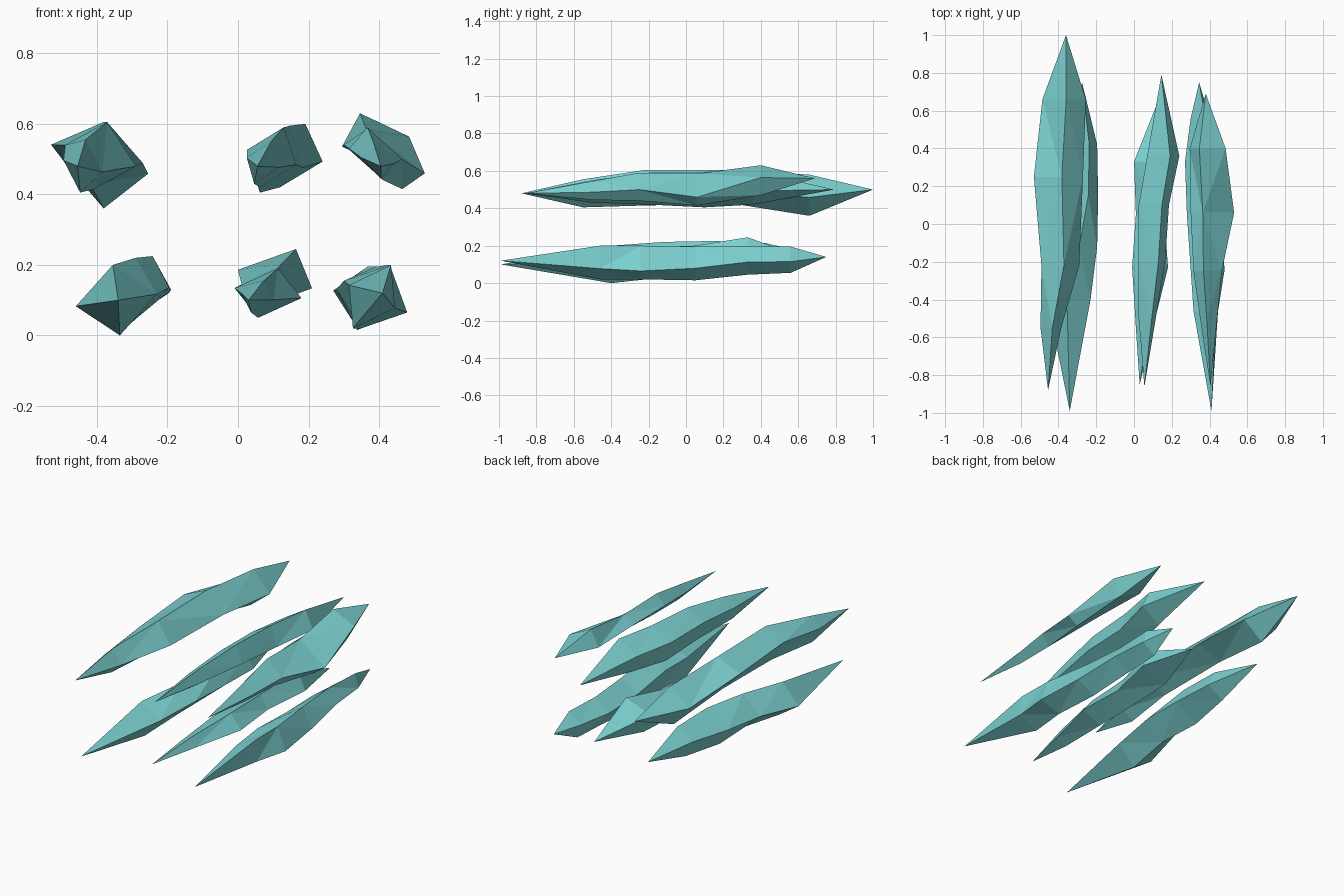
import bpy
import bmesh
from mathutils import Vector

default_cube = bpy.data.objects.get("Cube")
if default_cube:
    bpy.data.objects.remove(default_cube, do_unlink=True)

# Single pale teal crystal colour
teal = bpy.data.materials.new("pale_teal_crystal")
teal.use_nodes = True
teal_colour = (0.2, 0.63, 0.63, 1)
teal.diffuse_color = teal_colour
teal.node_tree.nodes["Principled BSDF"].inputs["Base Color"].default_value = teal_colour

CENTIMETRE = 0.01


def section(bm, y, centre_x, centre_z, half_width, half_height, tilt, lean):
    """Add a skewed four-cornered cross-section: right, top, left, bottom."""
    centre = Vector((centre_x, y, centre_z))
    across = Vector((half_width, 0, -tilt * half_width))
    upward = Vector((lean * half_height, 0, half_height))
    corners = (across, upward, -across, -upward)
    return [bm.verts.new((centre + corner) * CENTIMETRE) for corner in corners]


def shard(name, front_tip, back_tip, rings):
    """Build a faceted splinter running from a front point to a back point."""
    bm = bmesh.new()
    front = bm.verts.new(Vector(front_tip) * CENTIMETRE)
    back = bm.verts.new(Vector(back_tip) * CENTIMETRE)
    loops = [section(bm, *ring) for ring in rings]
    sides = len(loops[0])
    for i in range(sides):
        j = (i + 1) % sides
        bm.faces.new((front, loops[0][i], loops[0][j]))
        bm.faces.new((back, loops[-1][j], loops[-1][i]))
        for near, far in zip(loops, loops[1:]):
            bm.faces.new((near[i], far[i], far[j], near[j]))
    # Split the bent sides into crisp flat facets
    bmesh.ops.triangulate(bm, faces=bm.faces[:], quad_method="SHORT_EDGE")
    bmesh.ops.recalc_face_normals(bm, faces=bm.faces[:])
    mesh = bpy.data.meshes.new(name)
    bm.to_mesh(mesh)
    bm.free()
    mesh.materials.append(teal)
    bpy.context.collection.objects.link(bpy.data.objects.new(name, mesh))


# Each ring: y, centre x, centre z, half width, half height (centimetres),
# then the sideways tilt and the upright lean as slopes
# Upper row of shards
shard("upper_right_side_shard", front_tip=(-45.5, -88, 48), back_tip=(-36, 100, 50),
      rings=[
          (-55, -44, 48, 5.5, 7.5, 0.3, 0.1),
          (-22, -39, 51, 10, 9.5, 0.3, 0.2),
          (25, -40, 51.5, 13, 9, 0.2, 0.2),
          (66, -37, 47, 11.5, 11, 0.1, 0.1)])

shard("upper_middle_shard", front_tip=(5.5, -86, 48), back_tip=(14.5, 79, 50),
      rings=[
          (-50, 7, 49, 4.5, 6, 0.3, 0.4),
          (-20, 9.5, 50.5, 7, 8.5, 0.3, 0.4),
          (10, 10.5, 50, 8, 9.5, 0.3, 0.45),
          (36, 15.5, 51, 8.5, 9, 0.2, 0.4)])

shard("upper_left_side_shard", front_tip=(40.5, -86, 48), back_tip=(38, 69, 56),
      rings=[
          (-50, 39.5, 49.5, 4.5, 5, 0.2, -0.2),
          (-25, 39, 51.5, 7.5, 7.5, 0.2, -0.3),
          (6, 41.5, 50, 11.5, 8.5, 0.35, -0.6),
          (40, 39, 55, 9.5, 8, -0.15, -0.55)])

# Lower row of shards
shard("lower_right_side_shard", front_tip=(-34, -99, 10), back_tip=(-27.5, 75, 14),
      rings=[
          (-40, -34.5, 10, 11.5, 10, -0.15, -0.1),
          (-12, -30, 12.5, 10.5, 9.5, -0.1, 0.1),
          (15, -28.5, 13, 9.5, 9.5, 0, 0.45),
          (42, -26.5, 13.5, 7, 8, 0.2, 0.35)])

shard("lower_middle_shard", front_tip=(3, -85, 10), back_tip=(13.5, 67, 12),
      rings=[
          (-55, 5.5, 11, 4.5, 4.5, 0.2, 0.4),
          (-23, 8.5, 12, 9.5, 7, 0.15, 0.4),
          (5, 8.5, 13, 7.5, 7, 0.2, 0.5),
          (33, 10.5, 16, 10.5, 8.5, 0.25, 0.7)])

shard("lower_left_side_shard", front_tip=(41, -99, 12), back_tip=(34.5, 75, 14),
      rings=[
          (-46, 38, 11, 6.5, 9, 0.5, 0.6),
          (-24, 39, 11, 9, 9, 0.5, 0.45),
          (5, 36.5, 10.5, 8.5, 9, 0.3, 0.3),
          (33, 34.5, 12, 7.5, 7.5, 0.1, 0.3),
          (56, 35, 12.5, 5, 7, 0.2, 0.4)])
